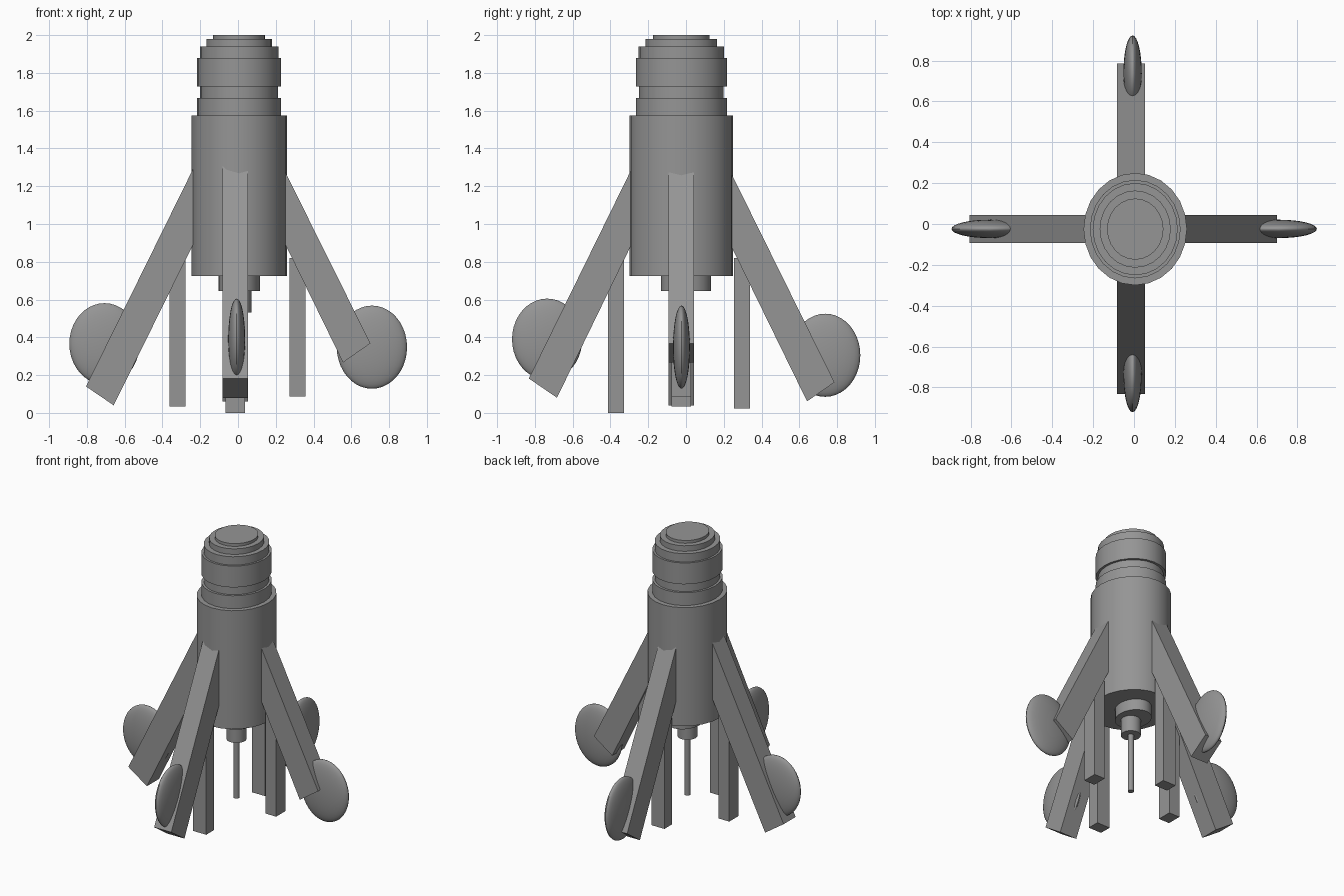
import bpy, bmesh, math
from mathutils import Matrix

if "Cube" in bpy.data.objects:
    bpy.data.objects.remove(bpy.data.objects["Cube"])

CX, CY = 0.006, -0.025      # axis of the central column
SIDES = 24

dark_grey = bpy.data.materials.new("dark_grey")
dark_grey.diffuse_color = (0.3, 0.3, 0.3, 1)
dark_grey.use_nodes = True
dark_grey.node_tree.nodes["Principled BSDF"].inputs["Base Color"].default_value = dark_grey.diffuse_color


def finish(name, bm, smooth=False):
    bmesh.ops.recalc_face_normals(bm, faces=bm.faces)
    me = bpy.data.meshes.new(name)
    bm.to_mesh(me)
    bm.free()
    me.materials.append(dark_grey)
    ob = bpy.data.objects.new(name, me)
    bpy.context.collection.objects.link(ob)
    if smooth:
        bpy.ops.object.select_all(action='DESELECT')
        ob.select_set(True)
        bpy.context.view_layer.objects.active = ob
        bpy.ops.object.shade_smooth_by_angle(angle=math.radians(35))
    return ob


def turned(name, profile, stretch=1.085, cy=CY):
    """Capped, slightly oval turned part from (radius, z) steps."""
    bm = bmesh.new()
    rings = []
    for r, z in profile:
        rings.append([bm.verts.new((CX + r * math.cos(a), cy + r * stretch * math.sin(a), z))
                      for a in (2 * math.pi * i / SIDES for i in range(SIDES))])
    for low, high in zip(rings, rings[1:]):
        for i in range(SIDES):
            j = (i + 1) % SIDES
            bm.faces.new((low[i], low[j], high[j], high[i]))
    bm.faces.new(rings[0])
    bm.faces.new(rings[-1])
    return finish(name, bm, True)


def bar(name, axis, outline, mid, width):
    """Outline in (distance, z) swept sideways across the given axis."""
    bm = bmesh.new()
    sides = []
    for s in (mid - width / 2, mid + width / 2):
        sides.append([bm.verts.new((d, s, z) if axis == 'x' else (s, d, z)) for d, z in outline])
    a, b = sides
    n = len(outline)
    bm.faces.new(a)
    bm.faces.new(b)
    for i in range(n):
        j = (i + 1) % n
        bm.faces.new((a[i], a[j], b[j], b[i]))
    return finish(name, bm)


def disc(name, axis, dist, z, rz, mid):
    """Flattened foot pad ellipsoid."""
    size = (0.186, 0.045, rz) if axis == 'x' else (0.045, 0.186, rz)
    loc = (dist, mid, z) if axis == 'x' else (mid, dist, z)
    bm = bmesh.new()
    bmesh.ops.create_uvsphere(bm, u_segments=32, v_segments=20, radius=1,
                              matrix=Matrix.Translation(loc) @ Matrix.Diagonal((*size, 1)))
    return finish(name, bm, True)


# Central column with stepped, grooved head
turned("main_body", [
    (0.253, 0.725), (0.253, 1.575), (0.222, 1.575), (0.222, 1.667),
    (0.206, 1.667), (0.206, 1.727), (0.222, 1.727), (0.222, 1.88),
    (0.208, 1.88), (0.208, 1.94), (0.174, 1.94), (0.174, 1.98),
    (0.138, 1.98), (0.138, 2.0)])

# Nozzle collar, neck and rod under the body
turned("nozzle_collar", [(0.11, 0.645), (0.11, 0.76)], 1.2, 0.0)
turned("nozzle_neck", [(0.065, 0.532), (0.065, 0.68)], 1.0)
turned("nozzle_rod", [(0.02, 0.112), (0.02, 0.56)], 1.0)

# side: axis, outer top, outer foot, inner foot, inner top
legs = {
    "left": ('x', (-0.246, 1.275), (-0.805, 0.14), (-0.658, 0.04), (-0.248, 0.87)),
    "right": ('x', (0.262, 1.25), (0.701, 0.368), (0.556, 0.267), (0.262, 0.87)),
    "front": ('y', (-0.304, 1.26), (-0.832, 0.182), (-0.683, 0.08), (-0.304, 0.862)),
    "back": ('y', (0.25, 1.247), (0.786, 0.162), (0.641, 0.061), (0.25, 0.862)),
}
# side: post near edge, post far edge, post foot z, disc distance, disc z, disc height radius
feet = {
    "left": (-0.277, -0.362, 0.034, -0.707, 0.366, 0.215),
    "right": (0.272, 0.357, 0.087, 0.709, 0.348, 0.22),
    "front": (-0.327, -0.413, 0.0, -0.735, 0.39, 0.215),
    "back": (0.255, 0.34, 0.022, 0.737, 0.305, 0.22),
}

for side, (axis, ot, of, inf, it) in legs.items():
    mid = -0.025 if axis == 'x' else -0.015
    # Slanted leg, its top running a little way into the body
    k = 0.1 if ot[0] < 0 else -0.1
    rise = abs(k) * 2.03
    bar(side + "_leg", axis, [(ot[0] + k, ot[1] + rise), of, inf, (it[0] + k, it[1] + rise)], mid, 0.136)
    # Vertical post hanging from the leg
    near, far, foot, dd, dz, rz = feet[side]
    bar(side + "_post", axis, [(near, foot), (far, foot), (far, 0.82), (near, 0.82)], mid, 0.104)
    # Foot disc
    disc(side + "_disc", axis, dd, dz, rz, -0.024 if axis == 'x' else -0.007)
